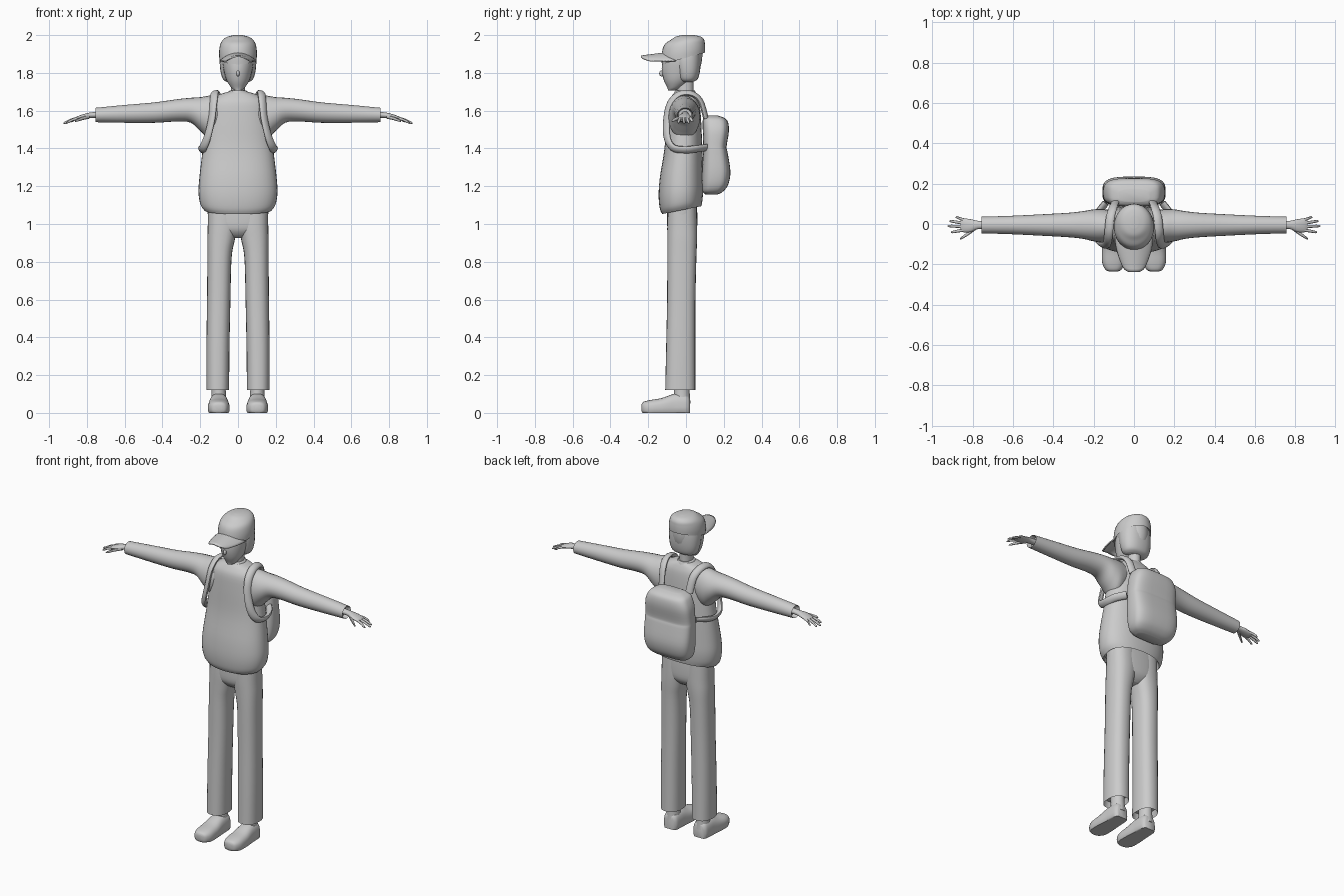
import bpy, bmesh, math
from mathutils import Vector

grey = bpy.data.materials.new("plain_grey")
grey.diffuse_color = (0.6, 0.6, 0.6, 1)


def smooth_rows(rows, steps):
    """Catmull-Rom interpolation through rows of numbers."""
    out = []
    for i in range(len(rows) - 1):
        a, b, c, d = (rows[max(i - 1, 0)], rows[i], rows[i + 1],
                      rows[min(i + 2, len(rows) - 1)])
        for s in range(steps):
            t = s / steps
            out.append([q + 0.5 * t * (r - p + t * (2 * p - 5 * q + 4 * r - s_
                        + t * (3 * (q - r) + s_ - p)))
                        for p, q, r, s_ in zip(a, b, c, d)])
    return out + [list(rows[-1])]


def finish(bm, name, mirror=False, angle=50):
    bmesh.ops.recalc_face_normals(bm, faces=bm.faces)
    me = bpy.data.meshes.new(name)
    bm.to_mesh(me)
    bm.free()
    me.materials.append(grey)
    ob = bpy.data.objects.new(name, me)
    bpy.context.collection.objects.link(ob)
    bpy.ops.object.select_all(action='DESELECT')
    ob.select_set(True)
    bpy.context.view_layer.objects.active = ob
    bpy.ops.object.shade_smooth_by_angle(angle=math.radians(angle))
    if mirror:
        ob.modifiers.new("other_side", 'MIRROR').use_clip = False
    return ob


def skin(rings):
    """Join rings of points into a capped tube; returns mesh and both caps."""
    bm = bmesh.new()
    rings = [[bm.verts.new(p) for p in ring] for ring in rings]
    n = len(rings[0])
    for a, b in zip(rings, rings[1:]):
        for i in range(n):
            bm.faces.new((a[i], a[(i + 1) % n], b[(i + 1) % n], b[i]))
    caps = [bm.faces.new(rings[0]), bm.faces.new(rings[-1])]
    return bm, caps


def loft(name, axis, rows, n=24, power=2.0, steps=4, mirror=False,
         hem=None, warp=None):
    """Rows are (position on axis, centre u, centre v, radius u, radius v)."""
    rings = []
    for t, u, v, ru, rv in smooth_rows(rows, steps):
        ring = []
        for i in range(n):
            c, s = (f(2 * math.pi * i / n) for f in (math.cos, math.sin))
            p = u + max(ru, .001) * math.copysign(abs(c) ** (2 / power), c)
            q = v + max(rv, .001) * math.copysign(abs(s) ** (2 / power), s)
            co = {'x': (t, p, q), 'y': (p, t, q), 'z': (p, q, t)}[axis]
            ring.append(warp(*co) if warp else co)
        rings.append(ring)
    bm, caps = skin(rings)
    if hem:  # hollow opening at one end
        cap = caps[hem[0]]
        bmesh.ops.recalc_face_normals(bm, faces=bm.faces)
        bmesh.ops.inset_region(bm, faces=[cap], thickness=hem[1])
        bmesh.ops.translate(bm, verts=cap.verts, vec=-cap.normal * hem[2])
    return finish(bm, name, mirror)


def ellipsoid(name, centre, size):
    bm = bmesh.new()
    bmesh.ops.create_uvsphere(bm, u_segments=16, v_segments=10, radius=1)
    for v in bm.verts:
        v.co = [c + a * s for c, a, s in zip(centre, v.co, size)]
    return finish(bm, name)


# Head, hair and neck
loft("face", 'z', [(1.708, 0, -.075, .018, .02), (1.722, 0, -.062, .036, .037),
                   (1.76, 0, -.045, .06, .072), (1.81, 0, -.03, .075, .098),
                   (1.87, 0, -.02, .085, .105), (1.93, 0, -.015, .08, .1)])
ellipsoid("nose", (0, -.128, 1.797), (.009, .014, .016))
loft("hair", 'z', [(1.752, 0, .008, .06, .03), (1.768, 0, .01, .08, .052),
                   (1.81, 0, .01, .093, .064), (1.87, 0, .006, .097, .072),
                   (1.93, 0, .005, .09, .07)], power=2.3)
loft("neck", 'z', [(1.64, 0, -.005, .042, .048), (1.70, 0, -.005, .037, .045),
                   (1.78, 0, -.005, .037, .045)])


# Cap, lower at the front than at the back
def cap_tilt(x, y, z):
    return x, y, z + .27 * y * min(1, max(0, (1.96 - z) / .08))


loft("cap", 'z', [(1.88, 0, -.014, .099, .114), (1.915, 0, -.014, .1, .115),
                  (1.95, 0, -.008, .094, .108), (1.975, 0, .008, .08, .088),
                  (1.992, 0, .012, .055, .066), (2.0, 0, .01, .02, .03)],
     n=32, hem=(0, .006, .02), warp=cap_tilt)

# Curved cap brim
bm = bmesh.new()
bmesh.ops.create_grid(bm, x_segments=14, y_segments=8, size=1)
for v in bm.verts:
    u, t = v.co.x, (1 - v.co.y) / 2
    root = -.01 - .1 * math.sqrt(1 - .8 * u * u)
    tip = -.238 + .05 * u ** 4
    v.co = (u * (.093 - .03 * t * t), root + (tip - root) * t,
            1.905 - .017 * t - .042 * u * u * (1 - .35 * t))
brim = finish(bm, "cap_brim")
solid = brim.modifiers.new("thickness", 'SOLIDIFY')
solid.thickness, solid.offset = .008, 0


# Shirt body with a dipping front hem
def hem_tilt(x, y, z):
    return x, y, z + .2 * y * min(1, max(0, (1.25 - z) / .15))


loft("shirt_body", 'z', [
    (1.078, 0, -.022, .178, .104), (1.11, 0, -.026, .199, .113),
    (1.17, 0, -.027, .209, .118), (1.25, 0, -.024, .204, .114),
    (1.40, 0, -.014, .186, .1), (1.55, 0, -.012, .168, .092),
    (1.64, 0, -.012, .152, .083), (1.68, 0, -.008, .11, .066),
    (1.702, 0, -.005, .046, .05)],
    n=40, power=2.3, hem=(0, .008, .03), warp=hem_tilt)

# Shirt collar
loft("collar", 'z', [(1.68, 0, -.006, .06, .062), (1.698, 0, -.006, .052, .056),
                     (1.708, 0, -.005, .044, .05)])

# Sleeves
loft("sleeve", 'x', [
    (.06, -.01, 1.60, .06, .07), (.14, -.01, 1.565, .082, .115),
    (.195, -.007, 1.58, .08, .092), (.25, -.005, 1.602, .069, .066),
    (.32, -.005, 1.602, .061, .059), (.44, -.005, 1.59, .054, .054),
    (.6, -.005, 1.583, .046, .047), (.755, -.005, 1.577, .041, .038)],
    mirror=True, hem=(1, .006, .03))

# Hands: palm, four fingers, thumb
loft("palm", 'x', [
    (.72, -.005, 1.580, .02, .017), (.775, -.005, 1.576, .021, .015),
    (.81, -.008, 1.570, .032, .014), (.845, -.007, 1.561, .034, .011),
    (.86, -.006, 1.557, .028, .007)], n=16, mirror=True)
for i, (y0, y1, x1, z1) in enumerate([(.018, .033, .885, 1.542),
                                      (.003, .014, .915, 1.534),
                                      (-.013, -.010, .925, 1.533),
                                      (-.029, -.040, .908, 1.536)]):
    loft("finger_%d" % (i + 1), 'x', [
        (.835, y0, 1.563, .008, .008),
        ((.835 + x1) / 2, (y0 + y1) / 2, (1.565 + z1) / 2 + .003, .0075, .0075),
        (x1 - .008, y1, z1 + .003, .006, .006), (x1, y1, z1, .002, .002)],
        n=8, steps=3, mirror=True)
loft("thumb", 'x', [(.785, -.018, 1.568, .012, .01), (.82, -.045, 1.56, .010, .009),
                    (.85, -.066, 1.549, .007, .007), (.862, -.074, 1.544, .003, .003)],
     n=8, steps=3, mirror=True)

# Trousers
loft("trouser_leg", 'z', [
    (.12, .107, -.03, .06, .08), (.35, .106, -.028, .061, .077),
    (.6, .102, -.025, .062, .075), (.82, .098, -.022, .064, .077),
    (.92, .089, -.02, .073, .079), (1.0, .08, -.02, .08, .079),
    (1.12, .08, -.02, .08, .075)],
    power=2.4, mirror=True, hem=(0, .008, .04))
loft("trouser_seat", 'z', [
    (.925, 0, -.02, .04, .035), (.945, 0, -.02, .09, .06),
    (.98, 0, -.02, .145, .078), (1.05, 0, -.02, .16, .08),
    (1.13, 0, -.02, .16, .075)], n=32, power=2.5)

# Ankles and shoes
loft("ankle", 'z', [(.05, .102, -.022, .042, .046), (.1, .102, -.022, .038, .042),
                    (.2, .104, -.024, .036, .04)], mirror=True)
loft("shoe", 'y', [
    (-.236, .102, .028, .018, .016), (-.226, .102, .026, .04, .032),
    (-.19, .102, .024, .056, .044), (-.13, .102, .026, .057, .052),
    (-.07, .102, .03, .052, .069), (-.03, .102, .03, .05, .073),
    (.005, .102, .03, .046, .068), (.02, .102, .03, .034, .05)],
    power=2.6, mirror=True, warp=lambda x, y, z: (x, y, max(z, 0)))

# Backpack
loft("backpack", 'z', [
    (1.155, 0, .135, .09, .03), (1.172, 0, .142, .125, .054),
    (1.21, 0, .154, .146, .07), (1.28, 0, .16, .156, .075),
    (1.38, 0, .155, .156, .065), (1.41, 0, .153, .155, .062),
    (1.49, 0, .158, .15, .069), (1.54, 0, .155, .132, .067),
    (1.562, 0, .148, .112, .054), (1.574, 0, .14, .075, .03)],
    n=40, power=3.4)

# Backpack straps: flat oval section swept over the shoulder and under the arm
path = [Vector(p) for p in smooth_rows([
    (.095, .105, 1.56), (.105, .078, 1.65), (.118, .03, 1.69),
    (.125, -.035, 1.688), (.13, -.083, 1.64), (.14, -.102, 1.55),
    (.162, -.1, 1.46), (.184, -.07, 1.405), (.193, -.01, 1.392),
    (.18, .05, 1.398), (.14, .105, 1.405)], 5)]
middle = Vector((.05, -.01, 1.52))
rings = []
for i, p in enumerate(path):
    tangent = (path[min(i + 1, len(path) - 1)] - path[max(i - 1, 0)]).normalized()
    out = p - middle
    out = (out - tangent * out.dot(tangent)).normalized()
    side = tangent.cross(out)
    rings.append([p + side * .023 * math.cos(a) + out * .013 * math.sin(a)
                  for a in (2 * math.pi * k / 12 for k in range(12))])
finish(skin(rings)[0], "backpack_strap", mirror=True)
